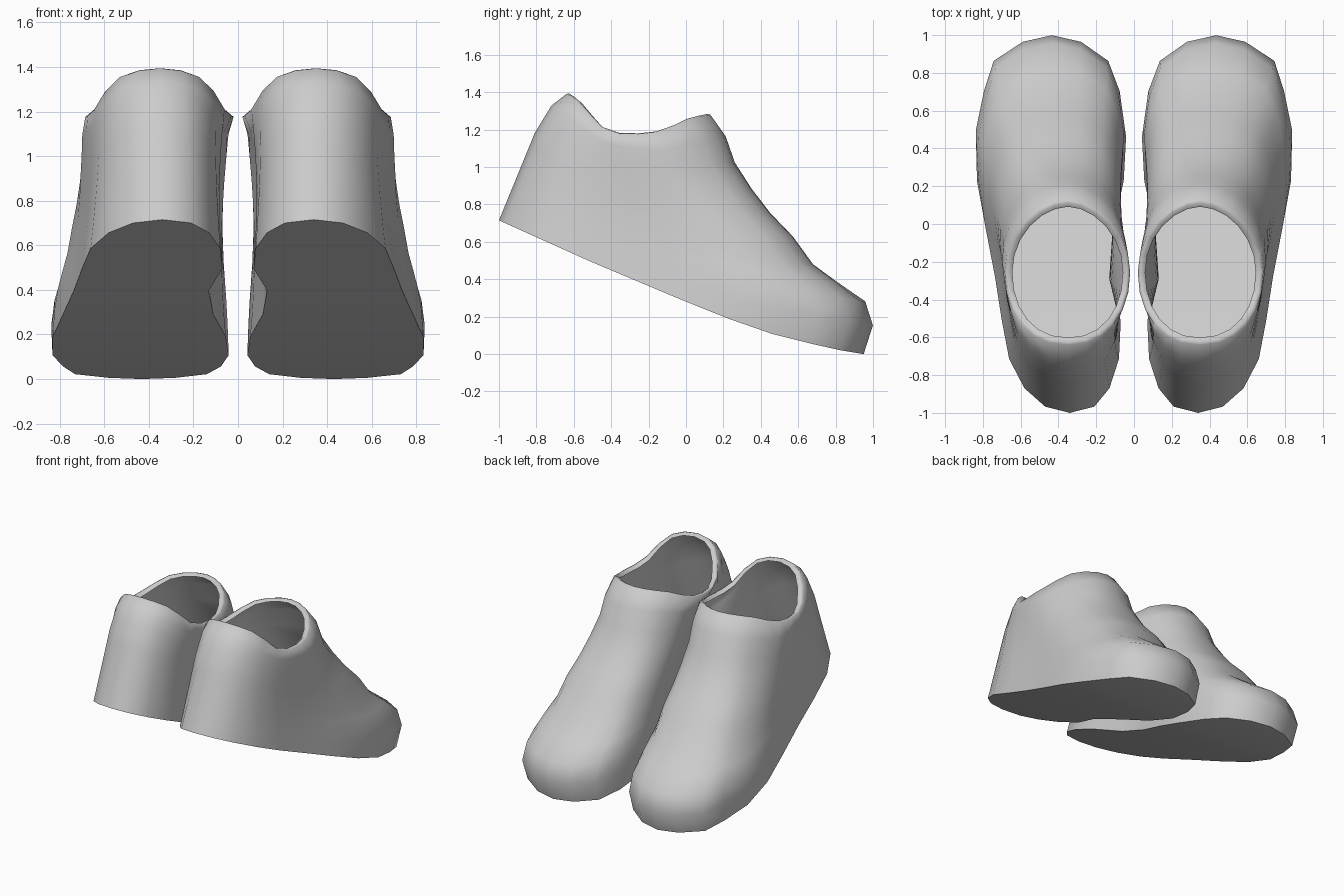
import bpy, bmesh, math

if "Cube" in bpy.data.objects:
    bpy.data.objects.remove(bpy.data.objects["Cube"])

HALF = 12  # segments from heel to toe on each side of a shoe

# Sole stations: y, inner x, outer x, and underside height against y
SOLE = [(-1, .34, .34), (-.967, .21, .47), (-.87, .13, .58), (-.72, .08, .66), (-.51, .07, .70),
        (-.4, .09, .72), (-.25, .14, .74), (-.1, .13, .77), (.1, .08, .81), (.25, .05, .835),
        (.45, .04, .835), (.65, .07, .79), (.82, .14, .73), (.91, .25, .61), (.95, .43, .43)]
SOLE_Z = [(-1, .715), (-.5, .49), (0, .28), (.3, .16), (.5, .095), (.8, .025), (.95, 0)]
# Collar height against y
RIM_Z = [(-.64, 1.39), (-.57, 1.34), (-.5, 1.25), (-.42, 1.18), (-.2, 1.175),
         (-.1, 1.2), (.03, 1.26), (.13, 1.28)]
# Rise fraction -> inward fraction: over the vamp, and up the heel and sides
VAMP = [(0, 0), (.12, -.06), (.22, -.01), (.3, .17), (.375, .33), (.49, .46),
        (.59, .61), (.69, .73), (.8, .84), (.91, .9), (1, 1)]
WALL = [(0, 0), (.69, .53), (.91, .78), (1, 1)]


def interp(table, x, col=1):
    if x <= table[0][0]:
        return table[0][col]
    for a, b in zip(table, table[1:]):
        if x <= b[0]:
            f = (x - a[0]) / (b[0] - a[0])
            return a[col] + f * (b[col] - a[col])
    return table[-1][col]


def column(k):
    """Base point, collar point, vamp weight, sideness and side sign of column k."""
    outer = k <= HALF
    th = math.pi * (k if outer else 2 * HALF - k) / HALF
    c, s = -math.cos(th), max(0, math.sin(th))
    by = -.025 + .975 * c
    base = (interp(SOLE, by, 2 if outer else 1), by, interp(SOLE_Z, by))
    ty = -.255 + .385 * math.copysign(abs(c) ** (.95 if c < 0 else 1), c)
    top = (.35 + (.335 if outer else -.33) * s ** (.9 if c < 0 else 1.1), ty, interp(RIM_Z, ty))
    w = min(1, max(0, (c + .05) / .5))
    return base, top, w * w * (3 - 2 * w), s, 1 if outer else -1


def finish(name, bm, angle):
    bmesh.ops.remove_doubles(bm, verts=bm.verts, dist=.0005)
    bmesh.ops.recalc_face_normals(bm, faces=bm.faces)
    me = bpy.data.meshes.new(name)
    bm.to_mesh(me)
    bm.free()
    ob = bpy.data.objects.new(name, me)
    bpy.context.collection.objects.link(ob)
    bpy.ops.object.select_all(action='DESELECT')
    ob.select_set(True)
    bpy.context.view_layer.objects.active = ob
    bpy.ops.object.shade_smooth_by_angle(angle=math.radians(angle))
    m = ob.modifiers.new("pair", 'MIRROR')
    m.use_mirror_merge = False
    return ob


cols = [column(k) for k in range(2 * HALF)]

# Upper: rings from sole edge to collar, waisted at the ankle
bm = bmesh.new()
rings = []
for v, front in VAMP:
    ring = []
    for (bx, by, bz), (tx, ty, tz), w, s, side in cols:
        f = front if front <= 0 else front ** (1 + .25 * s)
        h = w * f + (1 - w) * interp(WALL, v)
        waist = -side * .03 * s ** 4 * math.sin(math.pi * v)
        ring.append(bm.verts.new((bx + h * (tx - bx) + waist,
                                  by + h * (ty - by), bz + v * (tz - bz))))
    rings.append(ring)
# Collar lip turned inward
for scale, drop in ((.94, -.004), (.88, .012)):
    rings.append([bm.verts.new((.345 + scale * (c[1][0] - .345),
                                -.255 + (scale + .02) * (c[1][1] + .255),
                                c[1][2] - drop)) for c in cols])
for a, b in zip(rings, rings[1:]):
    for i in range(len(a)):
        j = (i + 1) % len(a)
        bm.faces.new((a[i], a[j], b[j], b[i]))
finish("shoe_upper", bm, 110)

# Sole: curved plate inside the base outline
bm = bmesh.new()
pts = [bm.verts.new(c[0]) for c in cols]
n = len(pts)
for k in range(HALF):
    quad = [pts[k], pts[k + 1], pts[(n - k - 1) % n], pts[(n - k) % n]]
    bm.faces.new(list(dict.fromkeys(quad)))
sole = finish("shoe_sole", bm, 45)
if sum(p.normal.z for p in sole.data.polygons) > 0:
    sole.data.flip_normals()
